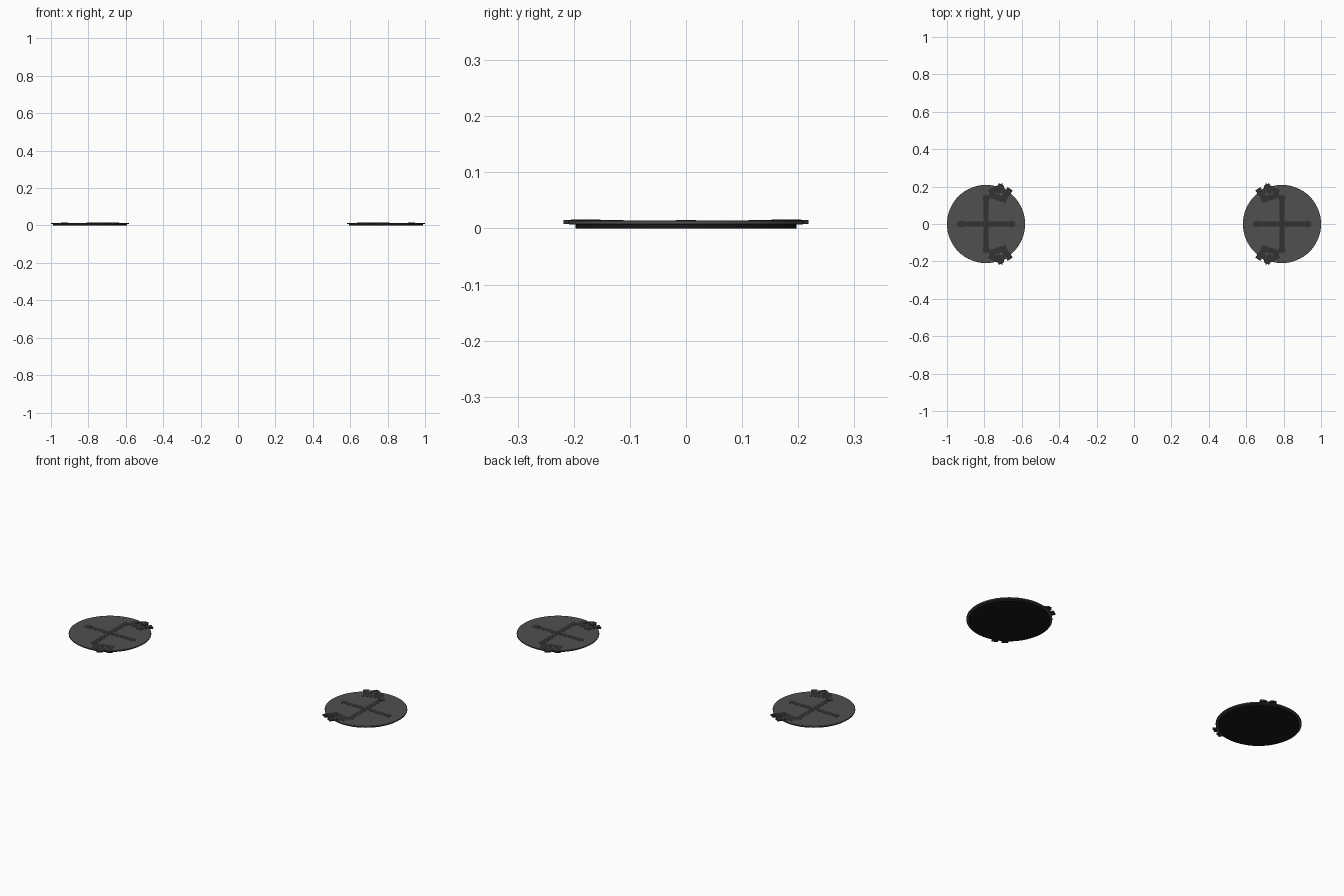
import bpy, bmesh, math
from mathutils import Matrix, Vector

if "Cube" in bpy.data.objects:
    bpy.data.objects.remove(bpy.data.objects["Cube"])


def material(name, v):
    m = bpy.data.materials.new(name)
    m.diffuse_color = (v, v, v * 1.03, 1)
    m.use_nodes = True
    m.node_tree.nodes["Principled BSDF"].inputs["Base Color"].default_value = m.diffuse_color
    return m


GREY = material("plate_grey", 0.08)
DARK = material("strip_dark", 0.032)
BLACK = material("pad_black", 0.009)


def finish(name, bm, mat):
    bmesh.ops.recalc_face_normals(bm, faces=bm.faces)
    me = bpy.data.meshes.new(name)
    bm.to_mesh(me)
    bm.free()
    me.materials.append(mat)
    ob = bpy.data.objects.new(name, me)
    bpy.context.collection.objects.link(ob)
    return ob


def disc(name, x, y, r, z0, z1, mat, bevel=0.0, seg=64):
    bm = bmesh.new()
    bmesh.ops.create_cone(bm, cap_ends=True, segments=seg, radius1=r, radius2=r,
                          depth=z1 - z0,
                          matrix=Matrix.Translation((x, y, (z0 + z1) / 2)))
    if bevel:
        rims = [e for e in bm.edges if abs(e.verts[0].co.z - e.verts[1].co.z) < 1e-6]
        bmesh.ops.bevel(bm, geom=rims, offset=bevel, segments=2, affect='EDGES', profile=0.5)
    return finish(name, bm, mat)


def strip(name, a, b, width, z0, z1, mat):
    # flat box running from point a to point b
    a, b = Vector(a), Vector(b)
    d, c = b - a, (a + b) / 2
    bm = bmesh.new()
    bmesh.ops.create_cube(bm, size=1, matrix=Matrix.Translation((c.x, c.y, (z0 + z1) / 2))
                          @ Matrix.Rotation(math.atan2(d.y, d.x), 4, 'Z')
                          @ Matrix.Diagonal((d.length, width, z1 - z0, 1)))
    return finish(name, bm, mat)


for side, s in (("left", 1), ("right", -1)):
    cx = -0.791 * s

    # sole pad and round plate
    disc(side + "_base_pad", cx, 0, 0.197, 0.0, 0.008, BLACK)
    disc(side + "_plate", cx, 0, 0.209, 0.0075, 0.014, GREY, bevel=0.001)

    # crossed strips and round studs
    strip(side + "_cross_x", (cx - 0.137, 0), (cx + 0.137, 0), 0.028, 0.012, 0.0145, DARK)
    strip(side + "_cross_y", (cx, -0.137), (cx, 0.137), 0.028, 0.012, 0.0144, DARK)
    for x, y in ((0, 0), (0.137, 0), (-0.137, 0), (0, 0.137), (0, -0.137)):
        disc(side + "_stud", cx + x, y, 0.018, 0.012, 0.0149, DARK, seg=24)

    # clips over the rim, on the inward-facing side at front and back
    for end, t in (("back", 1), ("front", -1)):
        tag = f"{side}_{end}_"

        def p(x, y):
            return (cx + x * s, y * t)

        strip(tag + "clip_arm_outer", p(0.015, 0.168), p(0.092, 0.204), 0.03, 0.012, 0.0148, DARK)
        strip(tag + "clip_arm_inner", p(0.015, 0.157), p(0.11, 0.126), 0.03, 0.012, 0.0147, DARK)
        # two teeth gripping the rim
        strip(tag + "clip_tooth_a", p(0.058, 0.165), p(0.083, 0.211), 0.032, 0.008, 0.0152, DARK)
        strip(tag + "clip_tooth_b", p(0.094, 0.136), p(0.129, 0.188), 0.032, 0.008, 0.0152, DARK)
        for x, y in ((0.055, 0.19), (0.093, 0.177), (0.122, 0.168)):
            strip(tag + "clip_rib", p(x - 0.008, y - 0.012), p(x + 0.008, y + 0.012),
                  0.012, 0.013, 0.0163, DARK)
